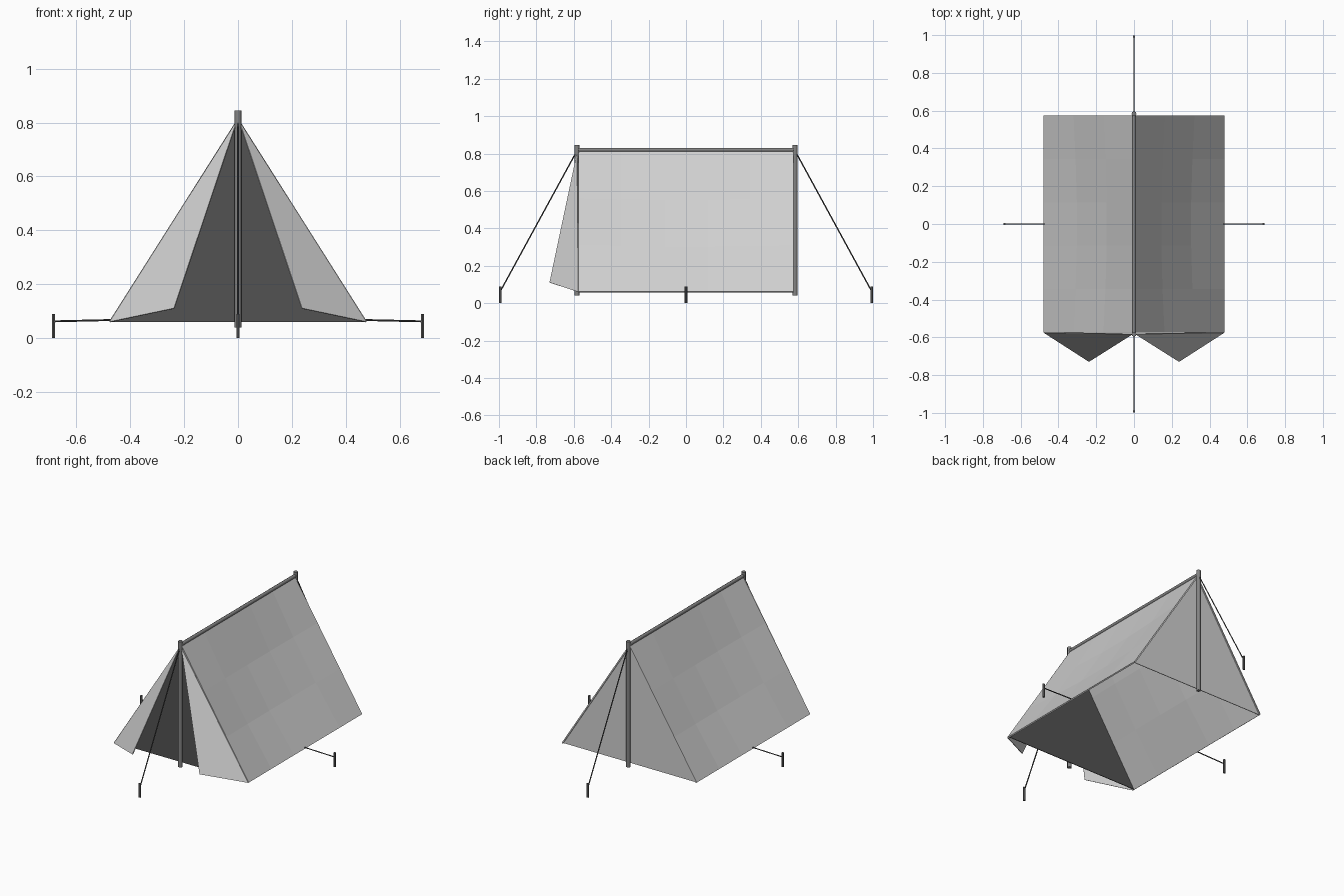
import bpy
import math
from mathutils import Vector

cube = bpy.data.objects.get("Cube")
if cube:
    bpy.data.objects.remove(cube, do_unlink=True)


def material(name, value):
    m = bpy.data.materials.new(name)
    m.use_nodes = True
    colour = (value, value, value, 1)
    m.diffuse_color = colour
    shader = m.node_tree.nodes["Principled BSDF"]
    shader.inputs["Base Color"].default_value = colour
    shader.inputs["Roughness"].default_value = 0.9
    return m


CANVAS = material("light grey canvas", 0.63)
DOOR = material("dark grey door", 0.085)
POLE = material("mid grey pole", 0.23)
STAKE = material("dark grey stake", 0.12)
ROPE = material("charcoal rope", 0.06)

HALF, BASE, APEX, END = 0.475, 0.06, 0.81, 0.575
POLE_Y = 0.583


def sheet(name, verts, faces, mat, thickness=0.008):
    """Flat-shaded cloth with a little thickness."""
    mesh = bpy.data.meshes.new(name)
    mesh.from_pydata(verts, [], faces)
    mesh.materials.append(mat)
    ob = bpy.data.objects.new(name, mesh)
    bpy.context.collection.objects.link(ob)
    mod = ob.modifiers.new("thickness", 'SOLIDIFY')
    mod.thickness = thickness
    mod.offset = 0
    return ob


def rod(name, a, b, radius, mat, sides=8):
    """Straight round bar from a to b."""
    a, b = Vector(a), Vector(b)
    bpy.ops.mesh.primitive_cylinder_add(
        vertices=sides, radius=radius, depth=(b - a).length, location=(a + b) / 2)
    ob = bpy.context.object
    ob.name = name
    ob.rotation_euler = (b - a).to_track_quat('Z', 'Y').to_euler()
    ob.data.materials.append(mat)
    bpy.ops.object.shade_smooth_by_angle(angle=math.radians(50))
    return ob


# Roof slopes: coarse grids sagging gently inwards, and the folded-out door flaps
ROWS, COLS, SAG = 3, 5, 0.025
for side, label in ((1, "left"), (-1, "right")):
    verts = []
    for r in range(ROWS + 1):
        for c in range(COLS + 1):
            u, v = r / ROWS, c / COLS
            dip = SAG * math.sin(math.pi * u) * math.sin(math.pi * v)
            verts.append((side * (HALF * u - dip * 0.84), END * (2 * v - 1),
                          APEX + (BASE - APEX) * u - dip * 0.54))
    faces = []
    for r in range(ROWS):
        for c in range(COLS):
            i = r * (COLS + 1) + c
            quad = (i, i + COLS + 1, i + COLS + 2, i + 1)
            faces.append(quad if side > 0 else quad[::-1])
    sheet(label + "_roof_slope", verts, faces, CANVAS)

    flap = [(side * 0.004, -END - 0.006, APEX - 0.005),
            (side * 0.237, -0.728, 0.11),
            (side * HALF, -END, BASE)]
    sheet(label + "_door_flap", flap, [(0, 1, 2) if side > 0 else (2, 1, 0)],
          CANVAS, 0.005)

# Closed gable ends
for y, name, mat in ((-END + 0.012, "front_door_panel", DOOR),
                     (END - 0.008, "back_panel", CANVAS)):
    tri = [(-HALF, y, BASE), (HALF, y, BASE), (0, y, APEX)]
    sheet(name, tri, [(0, 1, 2) if y < 0 else (2, 1, 0)], mat, 0.004)

# Wooden frame
rod("ridge_pole", (0, -POLE_Y, 0.82), (0, POLE_Y, 0.82), 0.011, POLE)
for s, label in ((-1, "front"), (1, "back")):
    rod(label + "_pole", (0, s * POLE_Y, 0.04), (0, s * POLE_Y, 0.845), 0.013, POLE)
    rod(label + "_guy_rope", (0, s * POLE_Y, 0.815), (0, s * 0.992, 0.065), 0.0035, ROPE, 6)
    rod(label + "_stake", (0, s * 0.993, 0), (0, s * 0.993, 0.09), 0.007, STAKE, 6)

# Side guy lines
for s, label in ((-1, "right"), (1, "left")):
    rod(label + "_guy_rope", (s * 0.47, 0, 0.067), (s * 0.685, 0, 0.062), 0.0035, ROPE, 6)
    rod(label + "_stake", (s * 0.685, 0, 0), (s * 0.685, 0, 0.09), 0.007, STAKE, 6)
